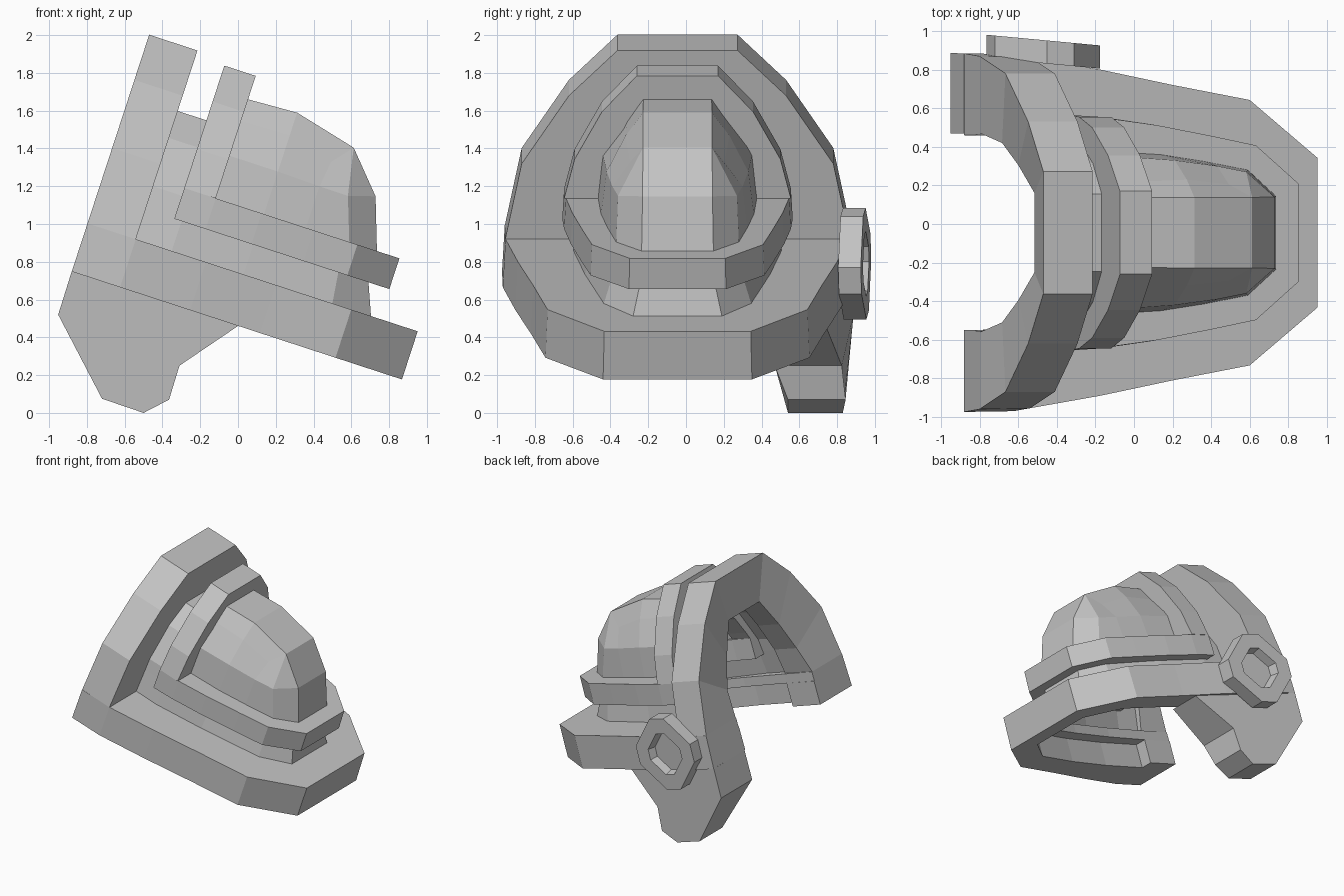
import bpy
import bmesh
import math
from mathutils import Matrix

cube = bpy.data.objects.get("Cube")
if cube:
    bpy.data.objects.remove(cube, do_unlink=True)

# One plain grey for the whole helmet
GREY = (0.55, 0.55, 0.55, 1)
grey = bpy.data.materials.new("plain grey")
grey.use_nodes = True
grey.diffuse_color = GREY
grey.node_tree.nodes["Principled BSDF"].inputs["Base Color"].default_value = GREY

# The helmet leans forward and sits slightly off centre, balanced by the ear disc
LEAN = Matrix.Translation((0, -0.045, 0)) @ Matrix.Rotation(math.radians(18.1), 4, "Y")


def loft(name, rows, solid=False, loop=False, lean=True):
    """Skin rows of points. solid: close across rows and cap; loop: rows are closed."""
    bm = bmesh.new()
    grid = [[bm.verts.new(p) for p in row] for row in rows]
    pairs = list(zip(grid, grid[1:]))
    if solid:
        pairs.append((grid[-1], grid[0]))
    for a, b in pairs:
        n = len(a)
        for i in range(n if loop else n - 1):
            j = (i + 1) % n
            bm.faces.new((a[i], a[j], b[j], b[i]))
    if solid:
        bm.faces.new([row[0] for row in grid])
        bm.faces.new([row[-1] for row in grid])
    if loop:
        bm.faces.new(grid[0])
        bm.faces.new(grid[-1])
    bmesh.ops.remove_doubles(bm, verts=bm.verts, dist=0.0005)
    bmesh.ops.dissolve_degenerate(bm, dist=0.0005, edges=bm.edges)
    bmesh.ops.recalc_face_normals(bm, faces=bm.faces)
    if lean:
        bm.transform(LEAN)
    mesh = bpy.data.meshes.new(name)
    bm.to_mesh(mesh)
    bm.free()
    mesh.materials.append(grey)
    obj = bpy.data.objects.new(name, mesh)
    bpy.context.collection.objects.link(obj)


def both(half):
    """Mirror a half row across the middle plane."""
    return [(x, -y, z) for x, y, z in reversed(half)] + list(half)


def arch(name, outer, inner, back, front, inner_back):
    """Upright band: half outlines of (width, height), from crest to foot."""
    def row(pts, xs):
        return both([(x, w, h) for (w, h), x in zip(pts, xs)])
    n = len(outer)
    loft(name, [row(outer, [back] * n), row(outer, [front] * n),
                row(inner, [front] * n), row(inner, inner_back)], solid=True)


def collar(name, levels):
    """U-shaped ring through (height, half outline of (length, width)) levels."""
    loft(name, [both([(x, w, h) for x, w in pts]) for h, pts in levels], solid=True)


def narrowed(pts):
    return [(x, w * .984) for x, w in pts]


# Outer band: tall arch with a funnelled back, and the wide brim hollowed below
arch("outer_arch",
     [(.318, 1.757), (.575, 1.505), (.825, 1.126), (.912, .706)],
     [(.205, 1.4), (.35, 1.16), (.465, .92), (.515, .706)],
     -1.069, -.8, [-1.0, -1.01, -1.02, -1.069])
brim = [(.77, .394), (.4, .699), (-.02, .778), (-.41, .858),
        (-.8, .925), (-.8, .925), (-1.069, .929)]
hollow = [(.6, .27), (.36, .48), (-.02, .55), (-.41, .59),
          (-.8, .6), (-.8, .5), (-1.069, .505)]
throat = [(.51, .235), (.295, .39), (-.02, .44), (-.41, .48),
          (-.8, .5), (-.8, .5), (-1.069, .51)]
collar("outer_brim", [(.438, brim), (.706, narrowed(brim)), (.706, throat),
                      (.63, throat), (.63, hollow), (.438, hollow)])

# Inner band: smaller arch and ring around the dome
arch("inner_arch",
     [(.215, 1.725), (.4, 1.525), (.545, 1.26), (.6, 1.043)],
     [(.17, 1.38), (.3, 1.24), (.38, 1.1), (.41, 1.043)],
     -.64, -.465, [-.64] * 4)
ring = [(.558, .257), (.324, .46), (.08, .51), (-.21, .565), (-.465, .6), (-.64, .61)]
ring_hole = [(.41, .17), (.26, .3), (.08, .34), (-.21, .37), (-.465, .4), (-.64, .41)]
collar("inner_brim", [(.872, ring), (1.043, narrowed(ring)),
                      (1.043, ring_hole), (.872, ring_hole)])

# Recessed neck between the two bands
neck_outline = [(.2, 1.42), (.36, 1.27), (.5, 1.0), (.516, .9), (.55, .706)]
loft("neck_arch", [both([(x, w, h) for w, h in neck_outline]) for x in (-.8, -.6)])
loft("neck_skirt", [
    both([(.51, .235, .706), (.295, .39, .706), (-.2, .49, .706), (-.6, .55, .706)]),
    both([(.43, .19, .9), (.27, .33, .9), (-.2, .45, .9), (-.6, .516, .9)])])

# Faceted dome, from the crest line down to the inner ring
nose = (.146, .183, 1.525)
crest = [nose, nose, nose, (-.196, .183, 1.608), (-.55, .18, 1.59)]
loft("dome", [
    both([(x, 0, h) for x, w, h in crest]),
    both(crest),
    both([nose, nose, (.055, .25, 1.416), (-.196, .275, 1.48), (-.55, .26, 1.47)]),
    both([(.336, .185, 1.316), (.196, .315, 1.273), (.038, .345, 1.274),
          (-.196, .375, 1.28), (-.55, .4, 1.28)]),
    both([(.434, .19, 1.04), (.28, .325, 1.04), (.038, .37, 1.04),
          (-.196, .405, 1.04), (-.55, .425, 1.04)]),
    both([(.445, .19, .9), (.285, .325, .9), (.038, .375, .9),
          (-.196, .41, .9), (-.55, .43, .9)])])

# Cheek guard hanging below the brim on the left side: (x, z, outer y)
guard = [(-.88, .75, .883), (-.952, .52, .887), (-.72, .075, .845), (-.5, 0, .83),
         (-.365, .07, .845), (-.31, .25, .825), (0, .46, .74), (-.1, .5, .76)]
loft("cheek_guard",
     [[(x, y, z) for x, z, y in guard],
      [(x, .54 if z < .2 else .47, z) for x, z, y in guard]], loop=True, lean=False)

# Eight-sided ear disc with a sunken centre
half_disc = [(.02, .295), (.16, .25), (.295, -.02), (.25, -.16)]
octagon = half_disc + [(-x, -z) for x, z in half_disc]


def disc_row(scale, depth):
    return [(-.47 + x * scale, .953 - .094 * x * scale - depth, .79 + z * scale)
            for x, z in octagon]


loft("ear_disc", [disc_row(1, .12), disc_row(1, 0), disc_row(.58, 0),
                  disc_row(.52, .07)], loop=True, lean=False)
